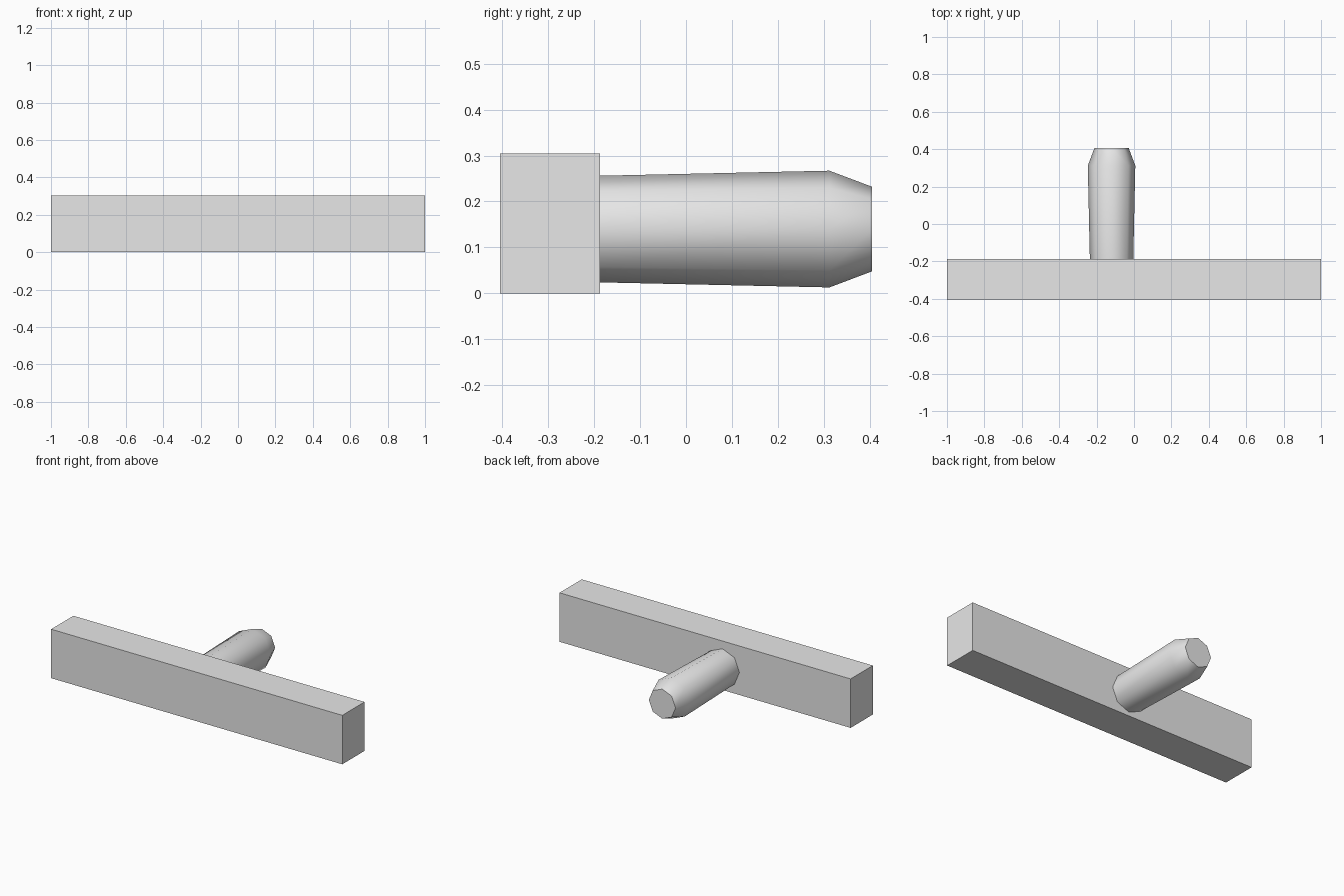
import bpy
import bmesh
import math
from mathutils import Vector

cube = bpy.data.objects.get("Cube")
if cube:
    bpy.data.objects.remove(cube, do_unlink=True)

grey = bpy.data.materials.new("light_grey")
grey.use_nodes = True
colour = (0.8, 0.8, 0.8, 1)
grey.diffuse_color = colour
grey.node_tree.nodes["Principled BSDF"].inputs["Base Color"].default_value = colour


def add_object(name, bm):
    bmesh.ops.recalc_face_normals(bm, faces=bm.faces)
    mesh = bpy.data.meshes.new(name)
    bm.to_mesh(mesh)
    bm.free()
    mesh.materials.append(grey)
    obj = bpy.data.objects.new(name, mesh)
    bpy.context.collection.objects.link(obj)
    return obj


# Long rectangular bar
bm = bmesh.new()
bmesh.ops.create_cube(bm, size=1)
bmesh.ops.scale(bm, vec=(2, 0.218, 0.304), verts=bm.verts)
bmesh.ops.translate(bm, vec=(0, -0.296, 0.152), verts=bm.verts)
add_object("bar", bm)

# Eight-sided peg: flares slightly, then tapers to a flat tip
SIDES = 8
profile = [(-0.187, 0.116), (0.312, 0.127), (0.405, 0.092)]  # y, radius
centre = Vector((-0.12, 0, 0.14))
bm = bmesh.new()
rings = []
for y, radius in profile:
    ring = []
    for i in range(SIDES):
        a = math.tau * i / SIDES
        offset = Vector((radius * math.cos(a), y, radius * math.sin(a)))
        ring.append(bm.verts.new(centre + offset))
    rings.append(ring)
for low, high in zip(rings, rings[1:]):
    for i in range(SIDES):
        j = (i + 1) % SIDES
        bm.faces.new((low[i], low[j], high[j], high[i]))
bm.faces.new(rings[0])
bm.faces.new(rings[-1])
peg = add_object("peg", bm)

# Smooth the peg's sides, keeping the end caps crisp
bpy.ops.object.select_all(action="DESELECT")
peg.select_set(True)
bpy.context.view_layer.objects.active = peg
bpy.ops.object.shade_smooth_by_angle(angle=math.radians(60))
